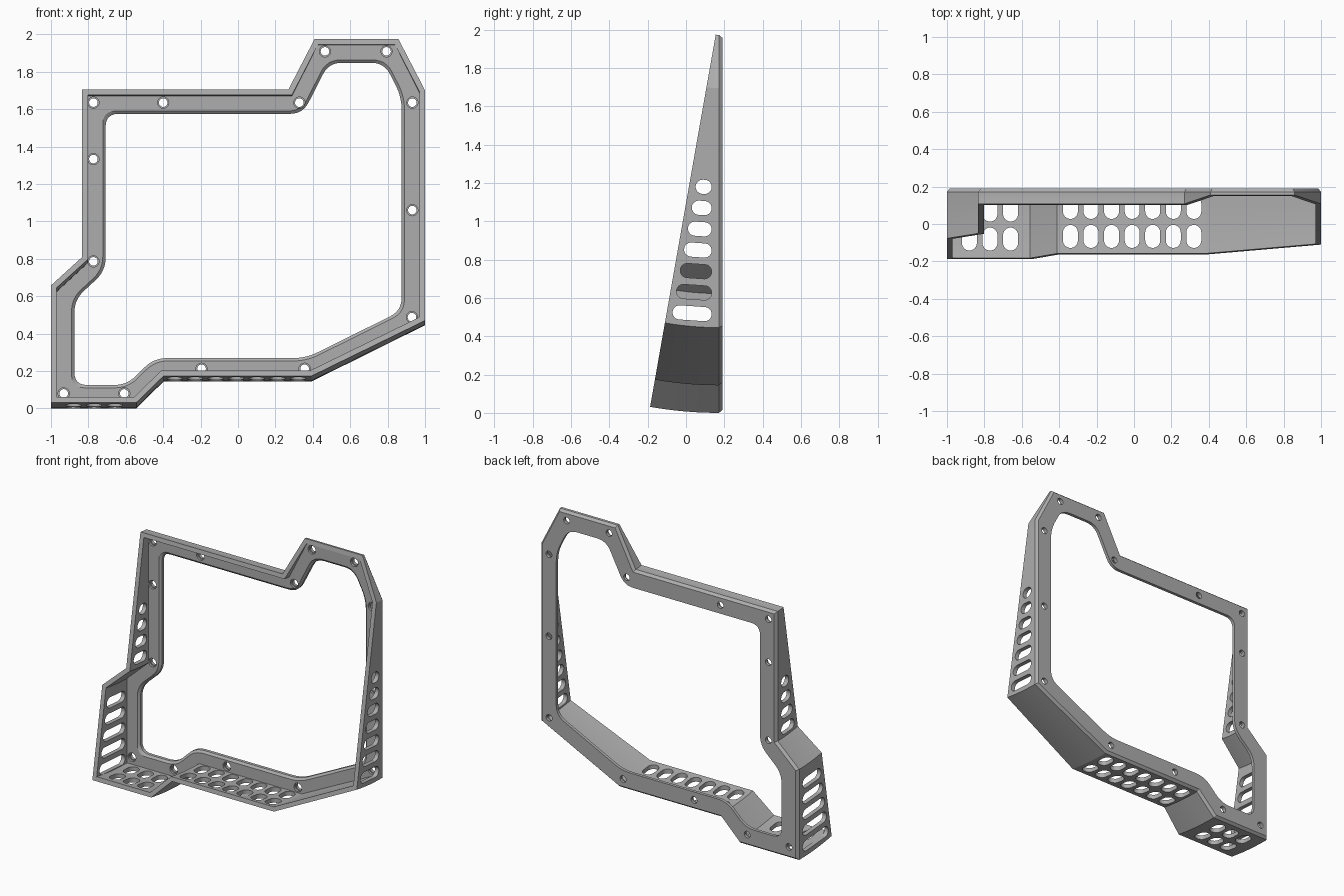
import bpy, bmesh, math
from mathutils import Vector

cube = bpy.data.objects.get("Cube")
if cube:
    bpy.data.objects.remove(cube)

OUTLINE = [(-1, 0), (-.543, 0), (-.398, .144), (.393, .144), (1, .445), (1, 1.695),
           (.858, 1.973), (.409, 1.973), (.27, 1.70), (-.833, 1.70), (-.833, .79), (-1, .636)]
HINGE_Y, HINGE_Z, TILT = .172, 2.07, math.radians(10)
BACK, FLANGE = .19, .155
WALL, RIM = .03, .125


def offset(points, dist):
    """Move every edge of a closed outline inward by dist."""
    pts = [Vector(p) for p in points]
    out = []
    for i, p in enumerate(pts):
        a = (p - pts[i - 1]).normalized()
        b = (pts[(i + 1) % len(pts)] - p).normalized()
        na, nb = Vector((-a.y, a.x)), Vector((-b.y, b.x))
        out.append(p + (na + nb) * dist / (1 + na.dot(nb)))
    return out


def fillet(pts, cut, steps=6):
    """Round each corner of an outline."""
    out = []
    for i, p in enumerate(pts):
        before, after = pts[i - 1] - p, pts[(i + 1) % len(pts)] - p
        a = p + before.normalized() * min(cut, before.length * .45)
        b = p + after.normalized() * min(cut, after.length * .45)
        for k in range(steps + 1):
            t = k / steps
            out.append(a * (1 - t) ** 2 + p * 2 * t * (1 - t) + b * t * t)
    return out


def flat_ring(pts, y):
    return [Vector((p.x, y, p.y)) for p in pts]


def swept_ring(pts, t, y_back):
    """Ring on the wall, from the tilted front plane (0) to y_back (1), arced about the hinge."""
    ring = []
    for p in pts:
        d = HINGE_Z - p.y
        front = HINGE_Y - d * math.sin(TILT)
        y = front + (y_back - front) * t
        ring.append(Vector((p.x, y, HINGE_Z - math.sqrt(d * d - (HINGE_Y - y) ** 2))))
    return ring


def loft(bm, rings):
    """Closed solid through rings of equal length."""
    loops = [[bm.verts.new(v) for v in r] for r in rings]
    n = len(loops[0])
    faces = [bm.faces.new(loops[0]), bm.faces.new(loops[-1])]
    for a, b in zip(loops, loops[1:]):
        for i in range(n):
            j = (i + 1) % n
            faces.append(bm.faces.new((a[i], a[j], b[j], b[i])))
    bmesh.ops.recalc_face_normals(bm, faces=faces)


def slot(bm, a, b, radius, depth):
    """Stadium-shaped cutter from a to b, extending both ways along depth."""
    a, b, depth = Vector(a), Vector(b), Vector(depth)
    u = (b - a).normalized()
    v = depth.normalized().cross(u)
    ring = []
    for centre, start in ((b, -math.pi / 2), (a, math.pi / 2)):
        for k in range(13):
            ang = start + math.pi * k / 12
            ring.append(centre + (u * math.cos(ang) + v * math.sin(ang)) * radius)
    loft(bm, [[p - depth for p in ring], [p + depth for p in ring]])


def circle(x, z, radius, y):
    return [Vector((x + radius * math.cos(k * math.tau / 24), y,
                    z + radius * math.sin(k * math.tau / 24))) for k in range(24)]


def make_object(bm, name):
    mesh = bpy.data.meshes.new(name)
    bm.to_mesh(mesh)
    bm.free()
    obj = bpy.data.objects.new(name, mesh)
    bpy.context.scene.collection.objects.link(obj)
    return obj


grey = bpy.data.materials.new("plain grey")
grey.use_nodes = True
color = (.42, .42, .42, 1)
grey.diffuse_color = color
grey.node_tree.nodes["Principled BSDF"].inputs["Base Color"].default_value = color

# Frame: chamfered back, outer wall, tilted front lip, inner wall, flange
outer, inner = offset(OUTLINE, 0), offset(OUTLINE, WALL)
steps = [k / 6 for k in range(7)]
rings = [flat_ring(offset(OUTLINE, .015), BACK)]
rings += [swept_ring(outer, t, HINGE_Y) for t in reversed(steps)]
rings += [swept_ring(inner, t, FLANGE) for t in steps]
bm = bmesh.new()
loft(bm, rings)
frame = make_object(bm, "wedge_frame")
frame.data.materials.append(grey)

# Central opening with rounded corners and a front chamfer
opening = bmesh.new()
wide, narrow = (fillet(offset(OUTLINE, d), .07) for d in (RIM - .015, RIM))
loft(opening, [flat_ring(wide, -.3), flat_ring(wide, FLANGE),
               flat_ring(narrow, FLANGE + .013), flat_ring(narrow, .25)])

# Countersunk screw holes
holes = bmesh.new()
SCREWS = [(-.773, 1.635), (-.40, 1.635), (.328, 1.635), (.465, 1.909), (.794, 1.909),
          (.932, 1.635), (.932, 1.06), (.93, .488), (.356, .212), (-.195, .212),
          (-.608, .08), (-.932, .08), (-.773, .786), (-.773, 1.333)]
for x, z in SCREWS:
    loft(holes, [circle(x, z, .030, .12), circle(x, z, .030, .17),
                 circle(x, z, .023, .1701), circle(x, z, .023, .22)])

# Vent slots in the floor: two rows on each level
vents = bmesh.new()
R = .04
for first, count, z, shift in ((-.34, 7, .16, 0), (-.88, 3, .02, -.014)):
    for i in range(count):
        x = first + .11 * i
        for lo, hi in ((-.128, -.005), (.027, .148)):
            slot(vents, (x, lo + shift + R, z), (x, hi + shift - R, z), R, (0, 0, .07))

# Vent slots in the side walls, longer toward the bottom
r = .037
for i in range(11):
    z = 1.18 - .11 * i
    front, back = .05 - .02 * i + r, .134 - r
    lift = (back - front) * .07
    walls = [1] * (i < 7) + [-.82] * (i < 4) + [-1] * (i > 5)
    for x in walls:
        slot(vents, (x, front, z + lift / 2), (x, back, z - lift / 2), r, (.05, 0, 0))

# Cut everything out of the frame
cutters = [make_object(opening, "opening_cutter"), make_object(holes, "screw_hole_cutter"),
           make_object(vents, "vent_cutter")]
for cutter in cutters:
    mod = frame.modifiers.new(cutter.name, "BOOLEAN")
    mod.operation = "DIFFERENCE"
    mod.solver = "EXACT"
    mod.object = cutter
    cutter.hide_render = True

bpy.ops.object.select_all(action="DESELECT")
bpy.context.view_layer.objects.active = frame
frame.select_set(True)
for mod in list(frame.modifiers):
    bpy.ops.object.modifier_apply(modifier=mod.name)
for cutter in cutters:
    bpy.data.objects.remove(cutter)
bpy.ops.object.shade_smooth_by_angle(angle=math.radians(25))
